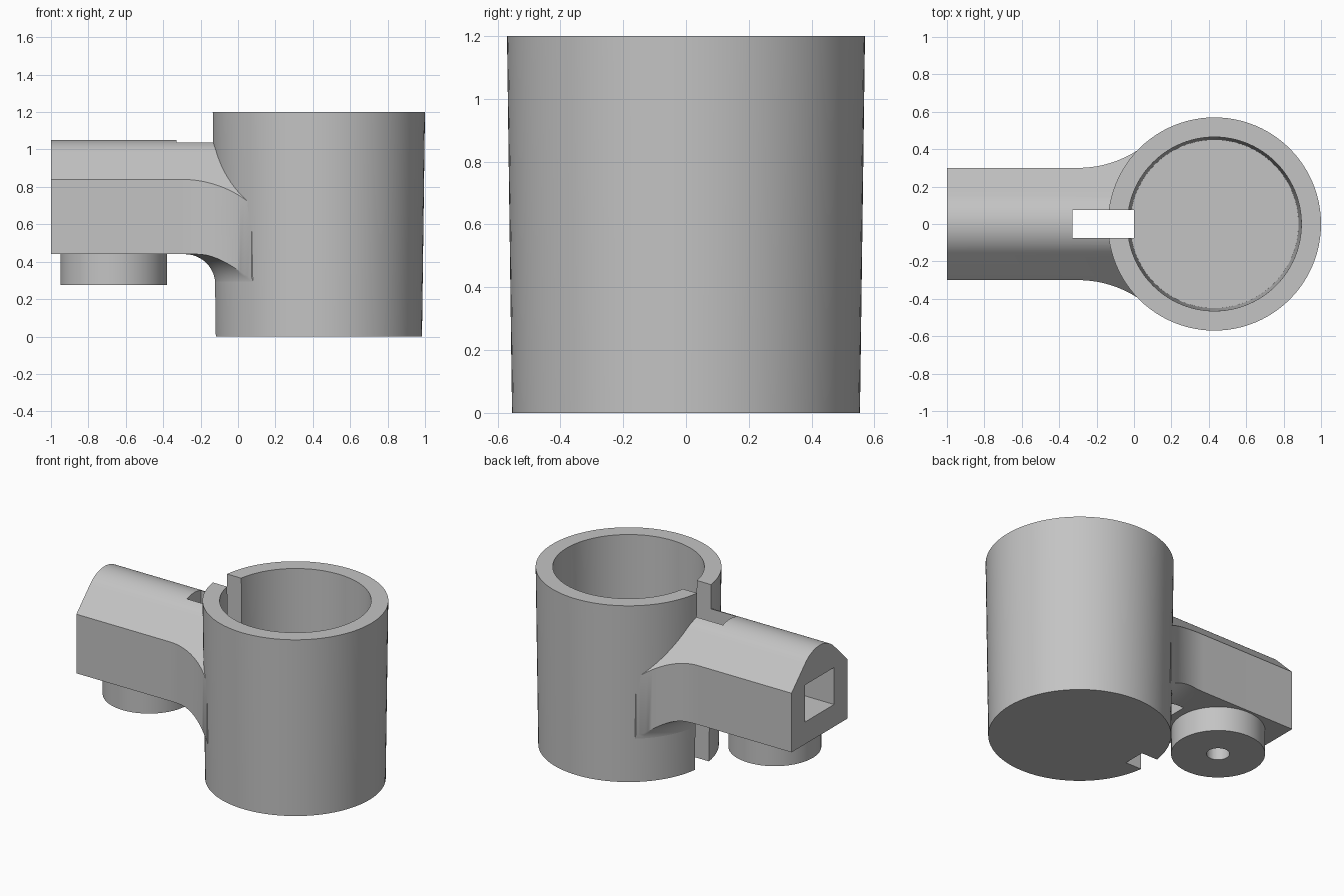
import bpy, bmesh, math
from mathutils import Vector

if "Cube" in bpy.data.objects:
    bpy.data.objects.remove(bpy.data.objects["Cube"], do_unlink=True)

CUP_X = 0.43      # cup axis
FOOT_X = -0.665   # foot axis


def finish(bm, name):
    bmesh.ops.remove_doubles(bm, verts=bm.verts, dist=1e-5)
    bmesh.ops.recalc_face_normals(bm, faces=bm.faces)
    mesh = bpy.data.meshes.new(name)
    bm.to_mesh(mesh)
    bm.free()
    obj = bpy.data.objects.new(name, mesh)
    bpy.context.collection.objects.link(obj)
    return obj


def lathe(name, profile, x, steps=96):
    """Revolve (radius, z) points about a vertical axis at x."""
    bm = bmesh.new()
    verts = [bm.verts.new((x + r, 0, z)) for r, z in profile]
    edges = [bm.edges.new(pair) for pair in zip(verts, verts[1:])]
    bmesh.ops.spin(bm, geom=verts + edges, cent=(x, 0, 0), axis=(0, 0, 1),
                   angle=math.tau, steps=steps, use_duplicate=False)
    return finish(bm, name)


def prism(name, points, offset):
    """Extrude a closed outline of 3D points along offset."""
    bm = bmesh.new()
    face = bm.faces.new([bm.verts.new(p) for p in points])
    made = bmesh.ops.extrude_face_region(bm, geom=[face], use_keep_orig=True)["geom"]
    bmesh.ops.translate(bm, vec=Vector(offset),
                        verts=[g for g in made if isinstance(g, bmesh.types.BMVert)])
    return finish(bm, name)


def box(name, x0, x1, half_y, z0, z1):
    outline = [(x0, -half_y, z0), (x1, -half_y, z0), (x1, half_y, z0), (x0, half_y, z0)]
    return prism(name, outline, (0, 0, z1 - z0))


def combine(obj, other, operation):
    mod = obj.modifiers.new("join", "BOOLEAN")
    mod.operation, mod.solver, mod.object = operation, "EXACT", other
    bpy.context.view_layer.objects.active = obj
    bpy.ops.object.modifier_apply(modifier=mod.name)


def arc(cx, cy, r, start, end, n):
    angles = [math.radians(start + (end - start) * i / n) for i in range(n + 1)]
    return [(cx + r * math.cos(a), cy + r * math.sin(a)) for a in angles]


# Cutters
slot = box("slot_cutter", -0.33, 0.0, 0.075, -0.1, 1.3)
socket = box("socket_cutter", -1.1, -0.45, 0.155, 0.59, 0.84)
bore = lathe("bore_cutter", [(0, 0.2), (0.07, 0.2), (0.07, 0.7), (0, 0.7)], FOOT_X, 48)
core = lathe("core_cutter", [(0, -0.1), (0.541, -0.1), (0.561, 1.3), (0, 1.3)], CUP_X)

# Tapered cup with a split in its wall
cup = lathe("cup", [(0, 0), (0.554, 0), (0.57, 1.2), (0.465, 1.2), (0.45, 0.1), (0, 0.1)], CUP_X)
combine(cup, slot, "DIFFERENCE")

# Arm: ridge-roofed bar plus a fillet under it, trimmed to a flared outline
slope = 0.36
roof = ([(0.6, 0.44), (0.6, 0.54)] + arc(0, 0.833, 0.217, 45, 135, 20)
        + [(-0.6, 0.54), (-0.6, 0.44)])
arm = prism("arm", [(-1, y, z) for y, z in roof], (1.4, 0, 0))
under = arc(0.557 + 0.16, 0.28, 0.16, 180, 90, 12)
fillet = lathe("fillet_helper", [(0, 0.28)] + under + [(under[-1][0], 0.5), (0, 0.5)], CUP_X)
flare = [(-1.0, 0.3)] + arc(-0.3, 0.887, 0.587, -90, -50.6, 16) + [(0.3, 0.44)]
outline = flare + [(x, -y) for x, y in reversed(flare)]
plan = prism("plan_helper", [(x, y, 0.1) for x, y in outline], (0, 0, 1.1))
combine(arm, fillet, "UNION")
combine(arm, plan, "INTERSECT")
for cutter in (core, slot, socket, bore):
    combine(arm, cutter, "DIFFERENCE")

# Round foot below the arm
foot = lathe("foot", [(0, 0.275), (0.285, 0.275), (0.285, 0.45), (0, 0.45)], FOOT_X)
combine(foot, bore, "DIFFERENCE")

for helper in (slot, socket, bore, core, fillet, plan):
    bpy.data.objects.remove(helper, do_unlink=True)

# Material and shading
gray = bpy.data.materials.new("plain_gray")
gray.use_nodes = True
color = (0.55, 0.55, 0.55, 1)
gray.diffuse_color = color
gray.node_tree.nodes["Principled BSDF"].inputs["Base Color"].default_value = color
for obj in (cup, arm, foot):
    obj.data.materials.clear()
    obj.data.materials.append(gray)
    bpy.ops.object.select_all(action="DESELECT")
    obj.select_set(True)
    bpy.context.view_layer.objects.active = obj
    bpy.ops.object.shade_smooth_by_angle(angle=math.radians(30))
